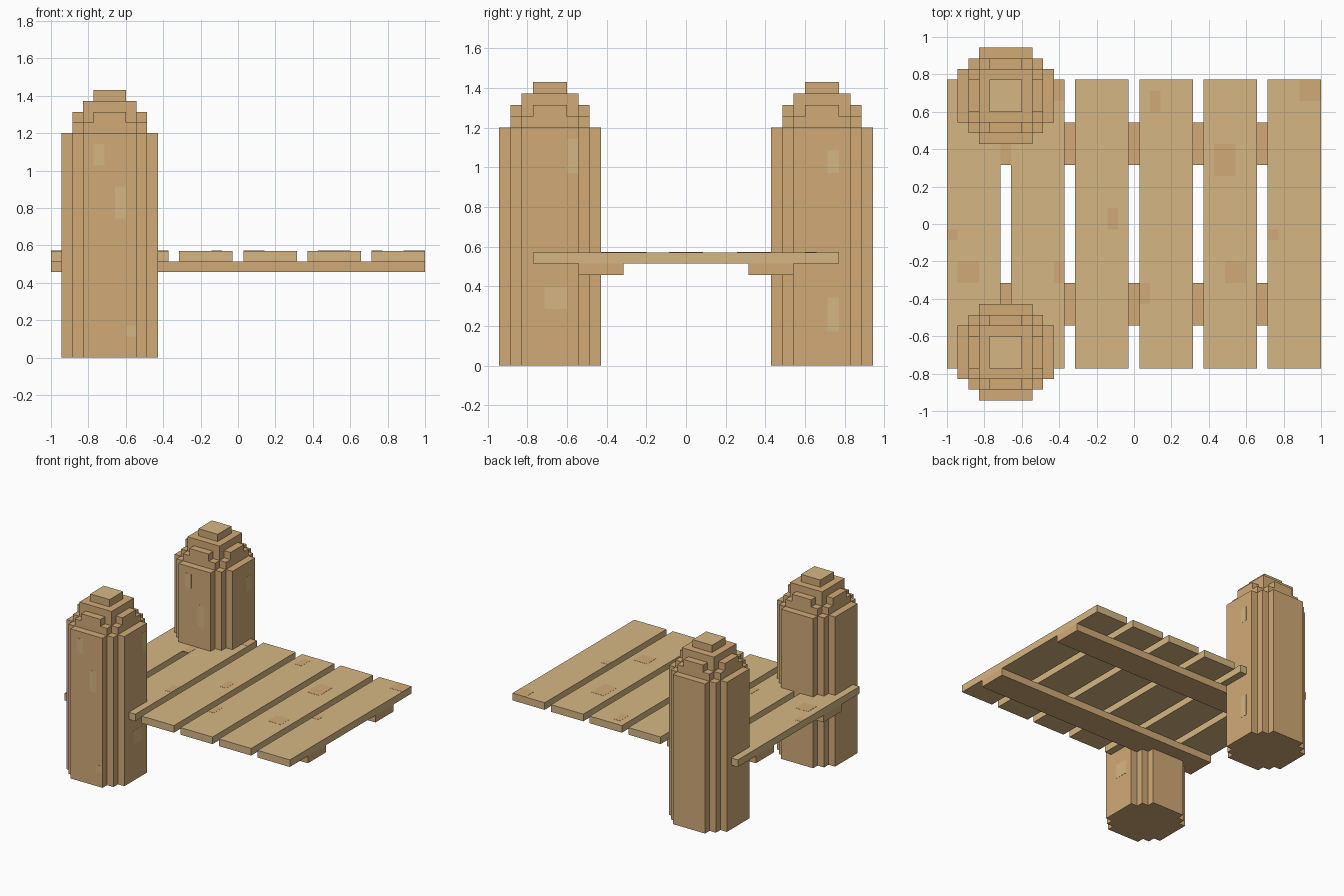
import bpy, bmesh

if "Cube" in bpy.data.objects:
    bpy.data.objects.remove(bpy.data.objects["Cube"])

U = 2 / 35  # one block unit


def material(name, rgb):
    m = bpy.data.materials.new(name)
    m.diffuse_color = (*rgb, 1)
    m.use_nodes = True
    m.node_tree.nodes["Principled BSDF"].inputs["Base Color"].default_value = m.diffuse_color
    return m


LIGHT = material("light_wood", (0.67, 0.47, 0.23))
DARK = material("dark_wood", (0.64, 0.40, 0.185))


def finish(name, bm, mat):
    bmesh.ops.recalc_face_normals(bm, faces=bm.faces)
    me = bpy.data.meshes.new(name)
    bm.to_mesh(me)
    bm.free()
    me.materials.append(mat)
    ob = bpy.data.objects.new(name, me)
    bpy.context.collection.objects.link(ob)
    return ob


def add_box(bm, lo, hi):
    verts = bmesh.ops.create_cube(bm, size=1)["verts"]
    for v in verts:
        v.co = [((a + b) / 2 + c * (b - a)) * U for a, b, c in zip(lo, hi, v.co)]


def box(name, lo, hi, mat):
    bm = bmesh.new()
    add_box(bm, lo, hi)
    return finish(name, bm, mat)


def add_layer(bm, quarter, cx, cy, z0, z1):
    """Extrude a stepped outline given by one quarter, turned four times."""
    pts, q = [], quarter
    for _ in range(4):
        pts += q
        q = [(-y, x) for x, y in q]
    face = bm.faces.new([bm.verts.new(((cx + x) * U, (cy + y) * U, z0 * U)) for x, y in pts])
    ext = bmesh.ops.extrude_face_region(bm, geom=[face], use_keep_orig=True)["geom"]
    for v in ext:
        if isinstance(v, bmesh.types.BMVert):
            v.co.z = z1 * U


# Posts: rounded shaft with a stepped cap
SHAFT = [(4.5, 2.5), (3.5, 2.5), (3.5, 3.5), (2.5, 3.5), (2.5, 4.5)]
CAP = [
    ([(3.5, 2.5), (2.5, 2.5), (2.5, 3.5)], 21, 22),
    ([(3.5, 1.5), (2.5, 1.5), (2.5, 2.5), (1.5, 2.5), (1.5, 3.5)], 22, 23),
    ([(2.5, 2.5)], 23, 24),
]
for side, label in ((-1, "front"), (1, "back")):
    bm = bmesh.new()
    add_layer(bm, SHAFT, -12, side * 12, 0, 21)
    for quarter, z0, z1 in CAP:
        add_layer(bm, quarter, -12, side * 12, z0, z1)
    add_layer(bm, [(1.5, 1.5)], -12, side * 12, 24, 25)
    finish(label + "_post", bm, DARK)
    # light top of the post
    box(label + "_post_top", (-13.5, side * 12 - 1.5, 24.98), (-10.5, side * 12 + 1.5, 25.02), LIGHT)
    # Support beam under the planks
    y = sorted((side * 5.5, side * 9.5))
    box(label + "_beam", (-17.5, y[0], 8), (17.5, y[1], 9), DARK)

# Planks
for i in range(6):
    x = -17.5 + 6 * i
    box(f"plank_{i + 1}", (x, -13.5, 9), (x + 5, 13.5, 10), LIGHT)

# Dark grain patches on the planks: x, y, width, depth
GRAIN = [(-17.5, -1.5, 1, 1), (-16.5, -5.5, 2, 2), (-12.5, 5.5, 1, 2), (-7.5, 11.5, 1, 2),
         (-7.5, -5.5, 1, 2), (1.5, 10.5, 1, 2), (-2.5, -0.5, 1, 2), (7.5, 4.5, 2, 3),
         (15.5, 11.5, 2, 2), (8.5, -5.5, 2, 2), (0.5, -7.5, 1, 2), (12.5, -1.5, 1, 1)]
bm = bmesh.new()
for x, y, w, d in GRAIN:
    add_box(bm, (x, y, 9.98), (x + w, y + d, 10.02))
finish("plank_grain", bm, DARK)

# Light grain patches on the posts: front faces (x, z), right faces (y, z)
bm = bmesh.new()
for x, z, w, h in [(-13.5, 18, 1, 2), (-11.5, 13, 1, 3), (-10.5, 2, 1, 1)]:
    for front in (-16.5, 7.5):
        add_box(bm, (x, front - 0.02, z), (x + w, front + 0.02, z + h))
for y, z, w, h in [(-10.5, 17, 1, 3), (-12.5, 5, 2, 2), (12.5, 17, 1, 2), (12.5, 3, 1, 3)]:
    add_box(bm, (-7.52, y, z), (-7.48, y + w, z + h))
finish("post_grain", bm, LIGHT)
